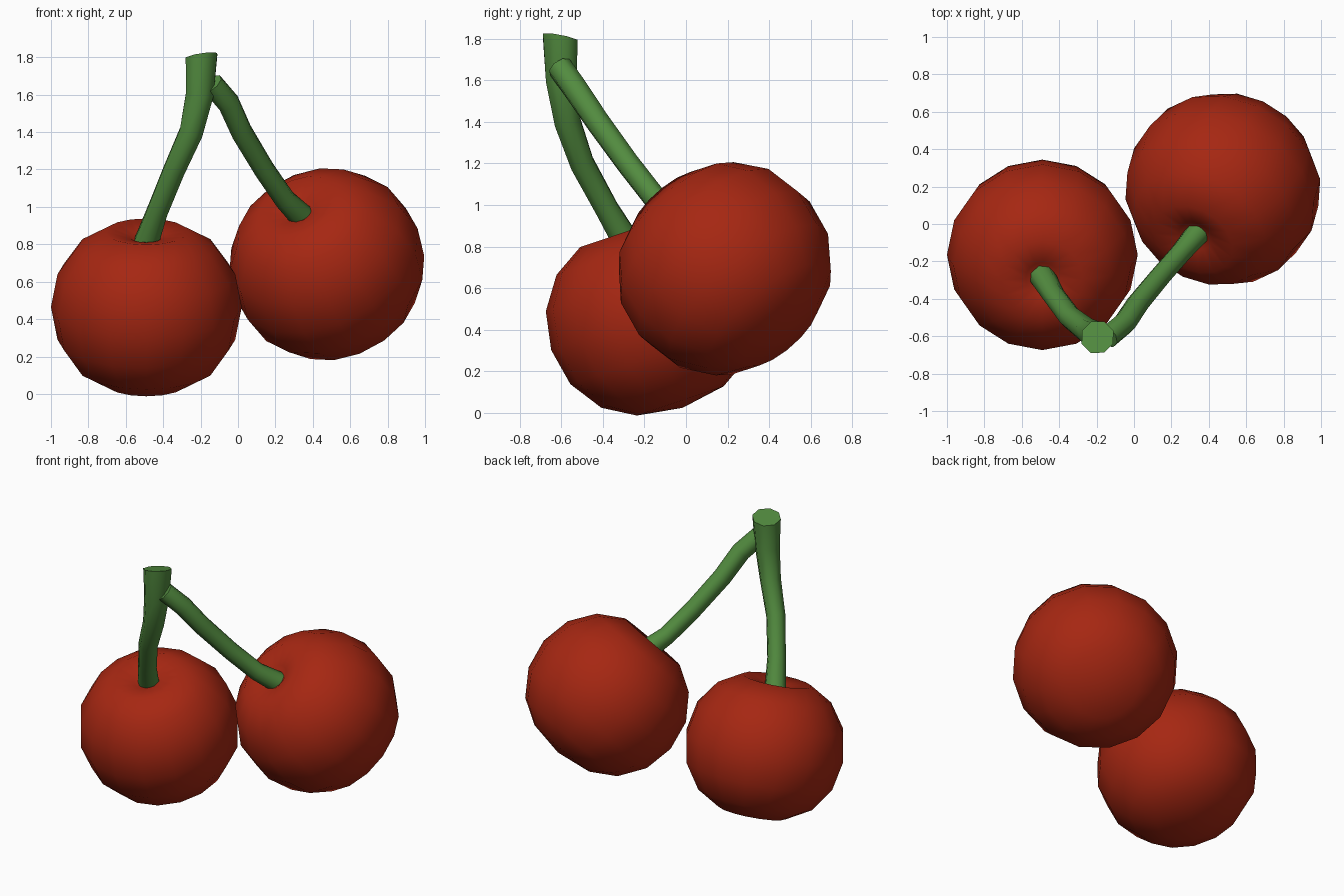
import bpy, bmesh
from math import cos, sin, pi, radians
from mathutils import Vector

cube = bpy.data.objects.get("Cube")
if cube:
    bpy.data.objects.remove(cube, do_unlink=True)


def make_material(name, rgb):
    mat = bpy.data.materials.new(name)
    mat.use_nodes = True
    mat.diffuse_color = (*rgb, 1)
    mat.node_tree.nodes["Principled BSDF"].inputs["Base Color"].default_value = (*rgb, 1)
    return mat


RED = make_material("cherry red", (0.38, 0.02, 0.006))
GREEN = make_material("stem green", (0.085, 0.26, 0.05))


def finish(bm, name, mat, angle):
    bmesh.ops.recalc_face_normals(bm, faces=bm.faces)
    mesh = bpy.data.meshes.new(name)
    bm.to_mesh(mesh)
    bm.free()
    obj = bpy.data.objects.new(name, mesh)
    bpy.context.collection.objects.link(obj)
    mesh.materials.append(mat)
    bpy.ops.object.select_all(action="DESELECT")
    obj.select_set(True)
    bpy.context.view_layer.objects.active = obj
    bpy.ops.object.shade_smooth_by_angle(angle=radians(angle))
    return obj


def bridge(bm, a, b):
    n = len(a)
    for i in range(n):
        bm.faces.new((a[i], a[(i + 1) % n], b[(i + 1) % n], b[i]))


def cherry(name, centre, axis, scale):
    """Turned fruit with a flattened base and a dimple around the stem."""
    n = 16
    profile = [(0.22, -0.43), (0.37, -0.34), (0.475, -0.185), (0.51, 0),
               (0.475, 0.185), (0.37, 0.335), (0.22, 0.425), (0.09, 0.395)]
    bm = bmesh.new()
    rings = [[bm.verts.new((r * cos(2 * pi * i / n), r * sin(2 * pi * i / n), z))
              for i in range(n)] for r, z in profile]
    for a, b in zip(rings, rings[1:]):
        bridge(bm, a, b)
    for ring, z in ((rings[0], -0.465), (rings[-1], 0.345)):
        pole = bm.verts.new((0, 0, z))
        for i in range(n):
            bm.faces.new((ring[i], ring[(i + 1) % n], pole))
    obj = finish(bm, name, RED, 80)
    obj.location = centre
    obj.scale = (scale,) * 3
    obj.rotation_mode = "QUATERNION"
    obj.rotation_quaternion = Vector((0, 0, 1)).rotation_difference(Vector(axis))


def stem(name, points, radii, end_dir=None):
    """Eight-sided tube swept along a path, with flat caps."""
    pts = [Vector(p) for p in points]
    bm = bmesh.new()
    rings = []
    for k, (p, r) in enumerate(zip(pts, radii)):
        tangent = pts[min(k + 1, len(pts) - 1)] - pts[max(k - 1, 0)]
        if end_dir and k == len(pts) - 1:
            tangent = Vector(end_dir)
        turn = Vector((0, 0, 1)).rotation_difference(tangent)
        rings.append([bm.verts.new(p + turn @ Vector((r * cos(a), r * sin(a), 0)))
                      for a in [pi * (i + 0.5) / 4 for i in range(8)]])
    for a, b in zip(rings, rings[1:]):
        bridge(bm, a, b)
    bm.faces.new(rings[0])
    bm.faces.new(rings[-1])
    finish(bm, name, GREEN, 50)


# Fruits, each tilted towards its stem
cherry("right_cherry", (-0.49, -0.165, 0.465), (0, -0.32, 0.95), 1.0)
cherry("left_cherry", (0.475, 0.185, 0.695), (-0.36, -0.61, 0.70), 1.03)

# Main stem with the thick cut end
stem("main_stem",
     [(-0.49, -0.28, 0.81), (-0.43, -0.38, 0.98), (-0.34, -0.5, 1.2),
      (-0.25, -0.57, 1.4), (-0.205, -0.6, 1.6), (-0.195, -0.605, 1.805)],
     [0.07, 0.06, 0.062, 0.068, 0.08, 0.092], (-0.15, 0.19, 1))

# Side stem branching off just below the cut end
stem("side_stem",
     [(0.345, -0.045, 0.945), (0.25, -0.155, 1.04), (0.14, -0.28, 1.2),
      (0.02, -0.425, 1.4), (-0.05, -0.53, 1.555), (-0.14, -0.605, 1.66)],
     [0.068, 0.058, 0.058, 0.06, 0.062, 0.062])
